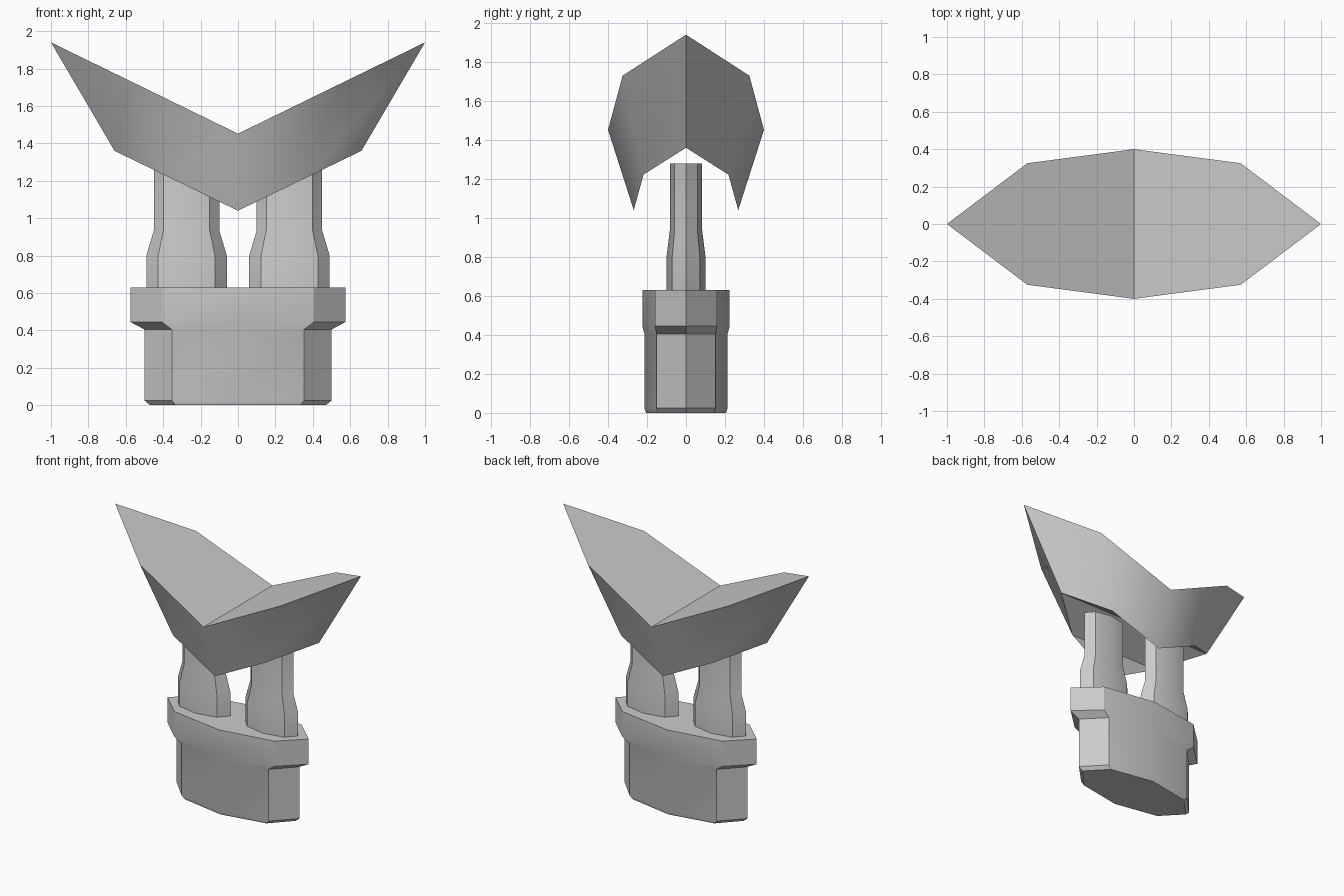
import bpy, bmesh, math

if "Cube" in bpy.data.objects:
    bpy.data.objects.remove(bpy.data.objects["Cube"])


def finish(bm, name, angle=32):
    bmesh.ops.recalc_face_normals(bm, faces=bm.faces)
    me = bpy.data.meshes.new(name)
    bm.to_mesh(me)
    bm.free()
    ob = bpy.data.objects.new(name, me)
    bpy.context.collection.objects.link(ob)
    bpy.ops.object.select_all(action='DESELECT')
    ob.select_set(True)
    bpy.context.view_layer.objects.active = ob
    bpy.ops.object.shade_smooth_by_angle(angle=math.radians(angle))
    return ob


def bridge(bm, a, b):
    n = len(a)
    for i in range(n):
        j = (i + 1) % n
        bm.faces.new((a[i], a[j], b[j], b[i]))


def octagon_loft(name, cx, profile):
    """Stack of stretched eight-sided rings: (half width, half depth, z)."""
    bm = bmesh.new()
    rings = []
    for rx, ry, z in profile:
        rings.append([bm.verts.new((cx + rx * math.cos(i * math.pi / 4),
                                    ry * math.sin(i * math.pi / 4), z))
                      for i in range(8)])
    for a, b in zip(rings, rings[1:]):
        bridge(bm, a, b)
    bm.faces.new(rings[0])
    bm.faces.new(rings[-1])
    return finish(bm, name)


# Base plug with chamfered foot and wider collar
octagon_loft("base", 0, [(0.47, 0.205, 0), (0.5, 0.213, 0.025), (0.5, 0.213, 0.405),
                         (0.575, 0.224, 0.445), (0.575, 0.224, 0.63)])

# Pair of stepped posts
for side, x in (("left", -0.275), ("right", 0.275)):
    octagon_loft(side + "_post", x, [(0.215, 0.1, 0.62), (0.215, 0.1, 0.8),
                                     (0.175, 0.083, 0.935), (0.175, 0.083, 1.28)])

# Folded V-shaped top
bm = bmesh.new()
outline = [(1, 0), (0.57, 0.325), (0, 0.4), (-0.57, 0.325),
           (-1, 0), (-0.57, -0.325), (0, -0.4), (0.57, -0.325)]
top = [bm.verts.new((x, y, 1.452 + 0.488 * abs(x))) for x, y in outline]
low = [bm.verts.new((x * 0.66, y * 0.67, 1.04 + 0.485 * abs(x * 0.66))) for x, y in outline]
bridge(bm, low, top)
for ids in ((6, 7, 0, 1, 2), (2, 3, 4, 5, 6)):
    bm.faces.new([top[i] for i in ids])
# Arched underside with a hanging point at front and back
for ids in ((0, 1, 3, 4), (0, 4, 5, 7), (1, 2, 3), (5, 6, 7)):
    bm.faces.new([low[i] for i in ids])
finish(bm, "v_top")
